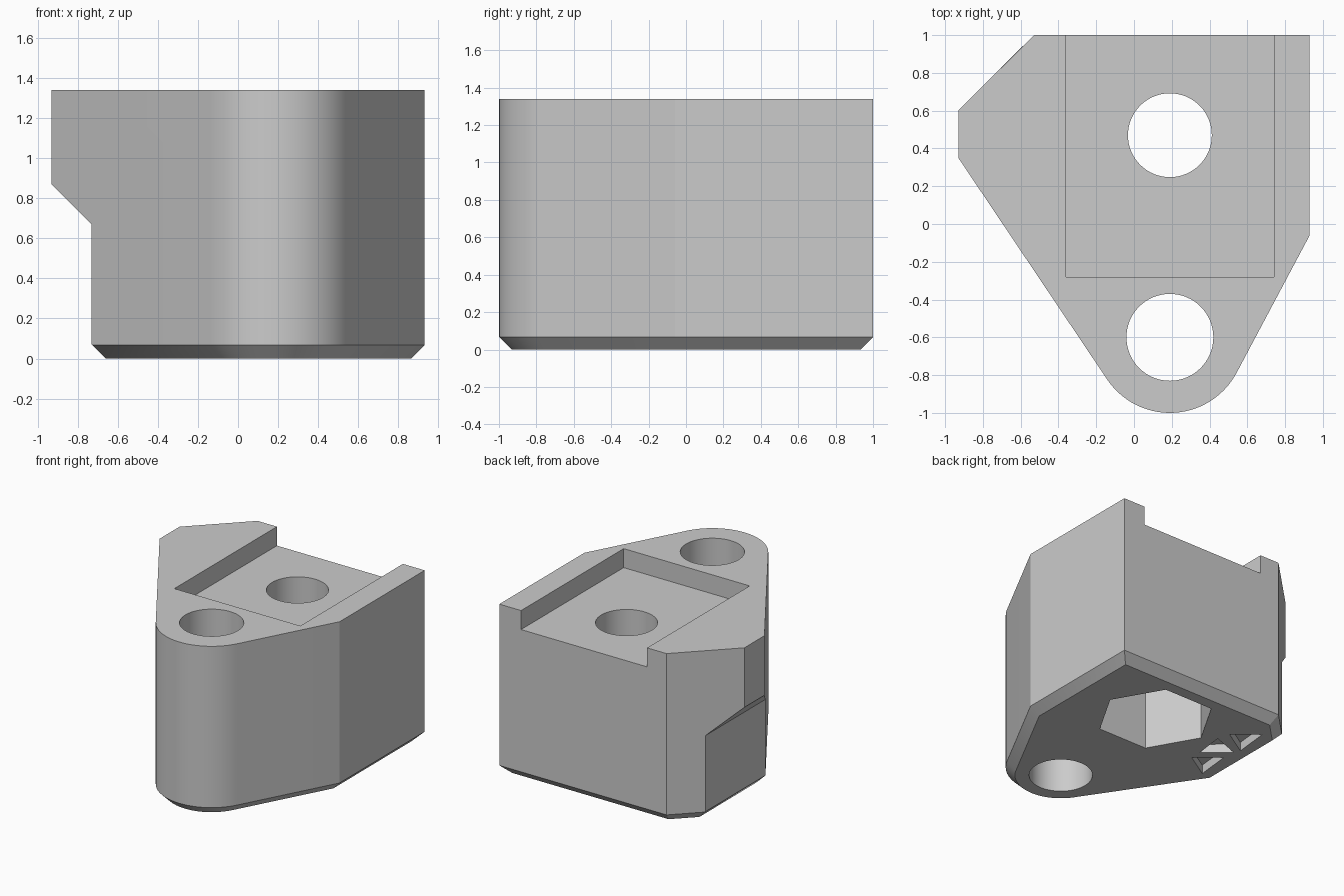
import bpy, bmesh, math
from mathutils import Matrix

if "Cube" in bpy.data.objects:
    bpy.data.objects.remove(bpy.data.objects["Cube"])

TOP, FLOOR = 1.34, 1.19
BOLT = (0.19, -0.6)      # front screw centre
NUT = (0.19, 0.47)       # rear screw centre

grey = bpy.data.materials.new("plain_grey")
grey.use_nodes = True
grey.diffuse_color = (0.6, 0.6, 0.6, 1)
grey.node_tree.nodes["Principled BSDF"].inputs["Base Color"].default_value = grey.diffuse_color


def prism(name, points, low, high, chamfer=0, turn=None):
    """Extrude a flat outline upward, optionally chamfering its bottom rim."""
    bm = bmesh.new()
    base = bm.faces.new([bm.verts.new((x, y, low)) for x, y in points])
    grown = bmesh.ops.extrude_face_region(bm, geom=[base], use_keep_orig=True)
    bmesh.ops.translate(bm, vec=(0, 0, high - low),
                        verts=[v for v in grown["geom"] if isinstance(v, bmesh.types.BMVert)])
    bmesh.ops.recalc_face_normals(bm, faces=bm.faces)
    if chamfer:
        rim = [e for e in bm.edges if all(v.co.z < low + 0.001 for v in e.verts)]
        bmesh.ops.bevel(bm, geom=rim, offset=chamfer, segments=1, affect='EDGES')
    if turn:
        bmesh.ops.transform(bm, matrix=turn, verts=bm.verts)
    mesh = bpy.data.meshes.new(name)
    bm.to_mesh(mesh)
    bm.free()
    mesh.materials.append(grey)
    obj = bpy.data.objects.new(name, mesh)
    bpy.context.collection.objects.link(obj)
    return obj


def arc(centre, radius, start, end, count):
    angles = [math.radians(start + (end - start) * i / count) for i in range(count + 1)]
    return [(centre[0] + radius * math.cos(a), centre[1] + radius * math.sin(a)) for a in angles]


def ring(centre, radius, sides):
    return arc(centre, radius, 0, 360, sides)[:-1]


# Main block: rounded nose blending into a wide back
outline = [(0.93, -0.06), (0.93, 1), (-0.53, 1), (-0.93, 0.6), (-0.93, 0.35)]
outline += arc(BOLT, 0.4, 213.9, 332, 28)
block = prism("mounting_block", outline, 0, TOP, chamfer=0.067)

# Screw holes, nut pocket and open-backed tray
cutters = [
    prism("front_hole_cutter", ring(BOLT, 0.23, 64), -0.2, 1.6),
    prism("tray_cutter", [(-0.36, -0.28), (0.74, -0.28), (0.74, 1.2), (-0.36, 1.2)], FLOOR, 1.6),
    prism("rear_hole_cutter", ring(NUT, 0.222, 64), 0.8, 1.5),
    prism("nut_pocket_cutter", ring(NUT, 0.43, 6), -0.2, 0.95),
]

# Sloped undercut along the right side, drawn in x-z and stood upright
side = [(-1.2, -0.1), (-0.56, -0.1), (-0.73, 0.07), (-0.73, 0.67), (-1.2, 1.14)]
cutters.append(prism("undercut_cutter", side, -1.5, 1.5, turn=Matrix.Rotation(math.pi / 2, 4, 'X')))

# Three shallow triangular recesses underneath
outward = [(-0.37, 0.21), (-0.55, 0.36), (-0.58, 0.08)]
inward = [(-0.34, 0.54), (-0.37, 0.30), (-0.56, 0.46)]
rear = [(x, y + 0.43) for x, y in outward]
for i, triangle in enumerate((outward, inward, rear)):
    cutters.append(prism(f"recess_cutter_{i}", triangle, -0.1, 0.07))

bpy.context.view_layer.objects.active = block
for cutter in cutters:
    mod = block.modifiers.new(cutter.name, 'BOOLEAN')
    mod.operation, mod.solver, mod.object = 'DIFFERENCE', 'EXACT', cutter
    bpy.ops.object.modifier_apply(modifier=mod.name)
    bpy.data.objects.remove(cutter)

# Smooth the curved walls, keep the edges crisp
bpy.ops.object.select_all(action='DESELECT')
block.select_set(True)
bpy.ops.object.shade_smooth_by_angle(angle=math.radians(25))
